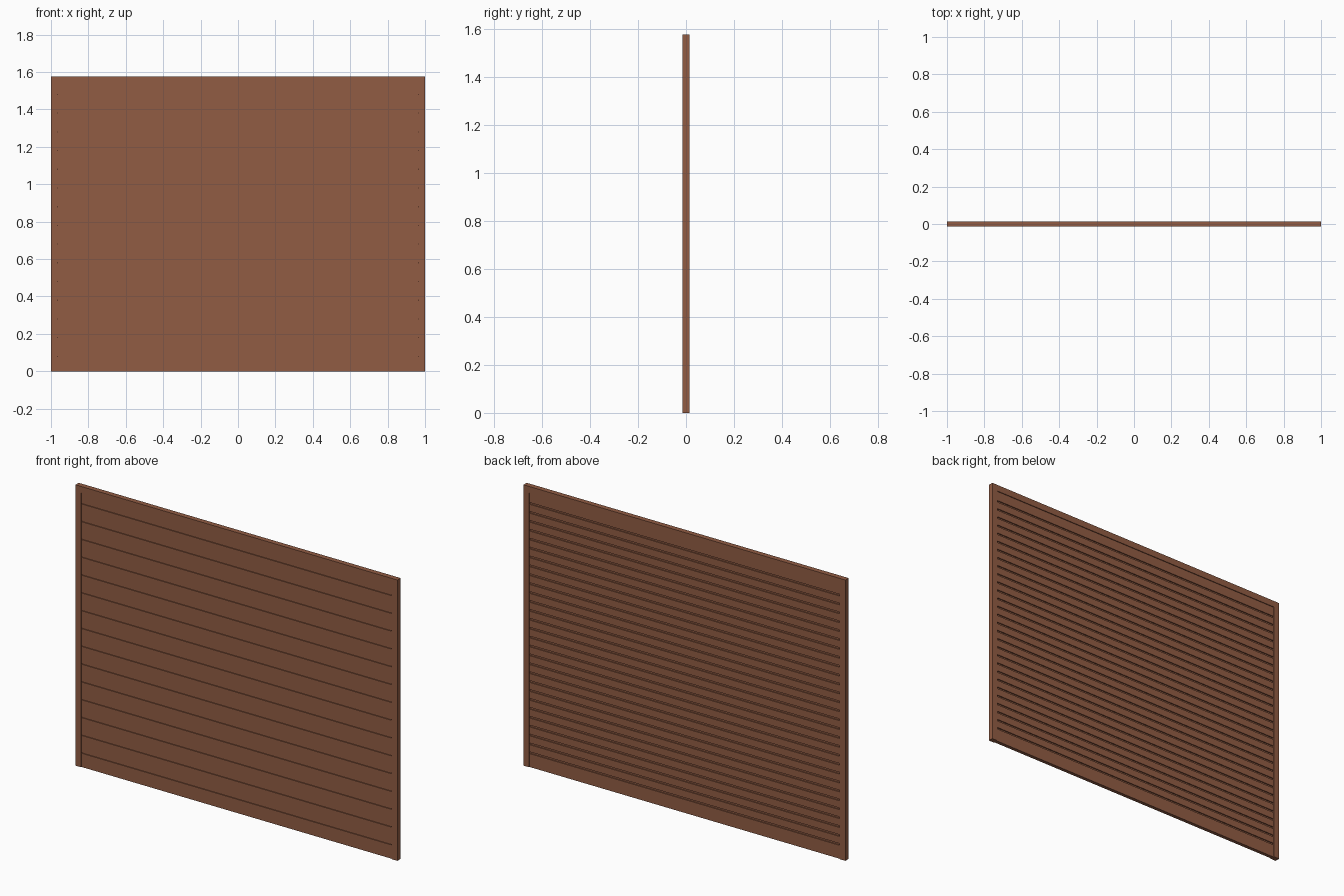
import bpy, bmesh

if "Cube" in bpy.data.objects:
    bpy.data.objects.remove(bpy.data.objects["Cube"])

W, H = 1.0, 1.577          # half width, total height
POST, RAIL, D = 0.035, 0.037, 0.0145

wood = bpy.data.materials.new("reddish brown wood")
wood.diffuse_color = (0.285, 0.107, 0.057, 1)
wood.use_nodes = True
wood.node_tree.nodes["Principled BSDF"].inputs["Base Color"].default_value = wood.diffuse_color


def finish(name, bm):
    bmesh.ops.recalc_face_normals(bm, faces=bm.faces)
    me = bpy.data.meshes.new(name)
    bm.to_mesh(me)
    bm.free()
    me.materials.append(wood)
    ob = bpy.data.objects.new(name, me)
    bpy.context.collection.objects.link(ob)
    return ob


def box(name, x0, x1, y0, y1, z0, z1):
    bm = bmesh.new()
    bmesh.ops.create_cube(bm, size=1)
    for v in bm.verts:
        v.co = ((x0 + x1) / 2 + v.co.x * (x1 - x0),
                (y0 + y1) / 2 + v.co.y * (y1 - y0),
                (z0 + z1) / 2 + v.co.z * (z1 - z0))
    return finish(name, bm)


# Frame: two posts and a top rail
box("left_post", -W, -W + POST, -D, D, 0, H - RAIL)
box("right_post", W - POST, W, -D, D, 0, H - RAIL)
box("top_rail", -W, W, -D, D, H - RAIL, H)

# Horizontal boards: one grooved cross-section swept across the panel
Y = 0.010
top = H - RAIL


def grooved_side(y, inner, start, step, count, height):
    pts = [(y, 0)]
    for i in range(count):
        z = start + i * step
        pts += [(y, z - height / 2), (inner, z - height / 2),
                (inner, z + height / 2), (y, z + height / 2)]
    return pts + [(y, top)]


front = grooved_side(-Y, -Y + 0.005, 0.08, 0.1, 15, 0.006)   # wide boards
back = grooved_side(Y, Y - 0.006, 0.08, 0.05, 29, 0.010)     # narrow ribs
profile = front + back[::-1]

bm = bmesh.new()
verts = [bm.verts.new((-W + POST, y, z)) for y, z in profile]
face = bm.faces.new(verts)
ext = bmesh.ops.extrude_face_region(bm, geom=[face])
moved = [g for g in ext["geom"] if isinstance(g, bmesh.types.BMVert)]
bmesh.ops.translate(bm, verts=moved, vec=(2 * (W - POST), 0, 0))
finish("board_infill", bm)
